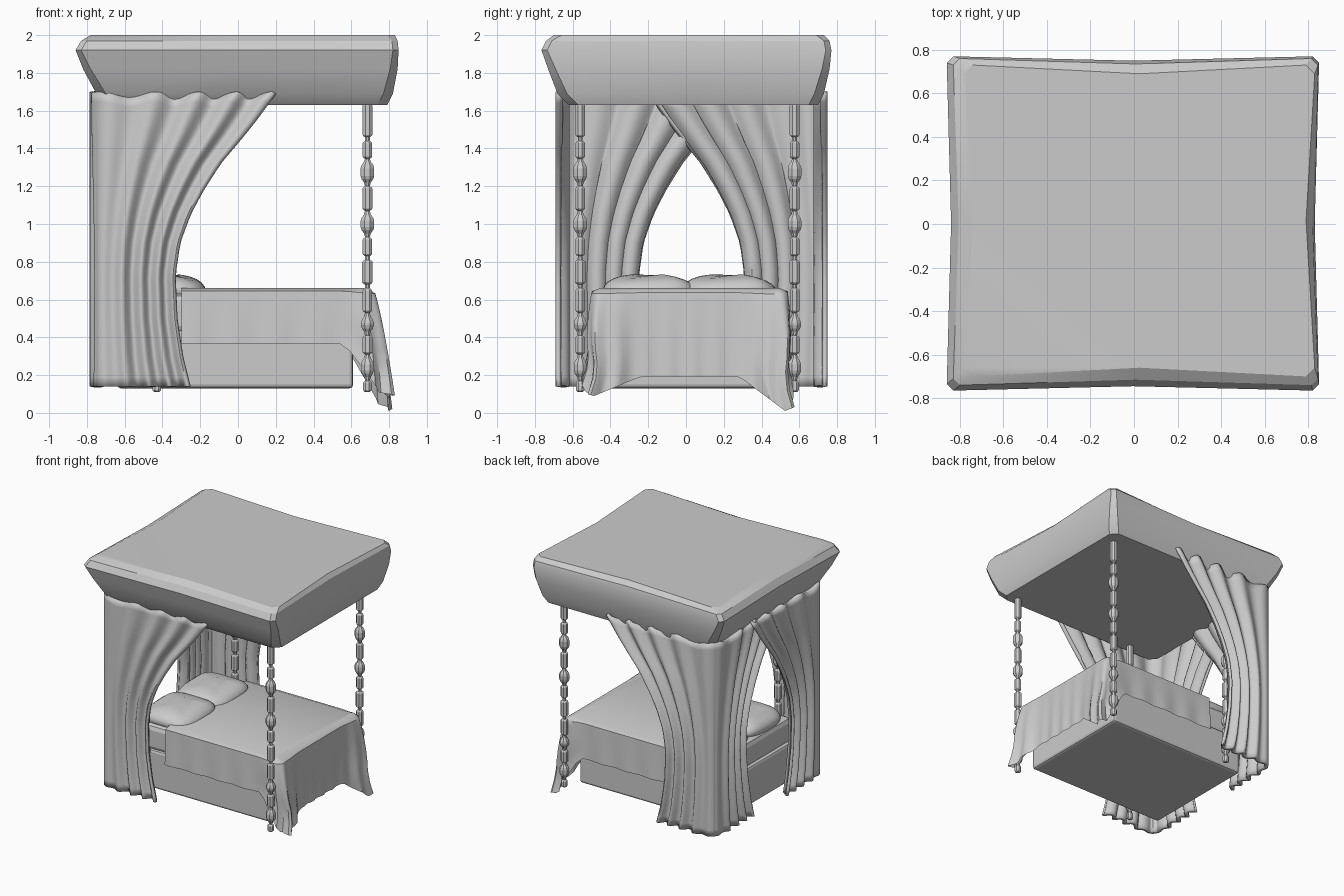
import bpy, bmesh, math
from math import sin, cos, pi

if "Cube" in bpy.data.objects:
    bpy.data.objects.remove(bpy.data.objects["Cube"])


def make(name, verts, faces, smooth=None):
    me = bpy.data.meshes.new(name)
    me.from_pydata(verts, [], faces)
    bm = bmesh.new()
    bm.from_mesh(me)
    bmesh.ops.recalc_face_normals(bm, faces=bm.faces)
    bm.to_mesh(me)
    bm.free()
    ob = bpy.data.objects.new(name, me)
    bpy.context.collection.objects.link(ob)
    if smooth:
        bpy.ops.object.select_all(action='DESELECT')
        ob.select_set(True)
        bpy.context.view_layer.objects.active = ob
        bpy.ops.object.shade_smooth_by_angle(angle=math.radians(smooth))
    return ob


def loft(rows, closed=True, caps=True):
    """Quads between equal-length rows of points."""
    n = len(rows[0])
    verts = [p for r in rows for p in r]
    faces = []
    for i in range(len(rows) - 1):
        for j in range(n if closed else n - 1):
            k = (j + 1) % n
            faces.append((i*n + j, i*n + k, (i+1)*n + k, (i+1)*n + j))
    if caps:
        faces += [tuple(range(n)), tuple(range((len(rows)-1)*n, len(rows)*n))]
    return verts, faces


def interp(table, z):
    for (z0, a), (z1, b) in zip(table, table[1:]):
        if z <= z1:
            return a + (b - a) * max(0, (z - z0) / (z1 - z0))
    return table[-1][1]


# Canopy: padded slab with inward-sloping valance and pinched corners
def canopy_ring(z, x0, x1, y0, y1, c, sag):
    mx, my = (x0 + x1) / 2, (y0 + y1) / 2
    return [(x0 + c, y0, z), (mx, y0 + sag, z), (x1 - c, y0, z),
            (x1, y0 + c, z), (x1 - sag, my, z), (x1, y1 - c, z),
            (x1 - c, y1, z), (mx, y1 - sag, z), (x0 + c, y1, z),
            (x0, y1 - c, z), (x0 + sag, my, z), (x0, y0 + c, z)]


make("canopy", *loft([
    canopy_ring(1.63, -.71, .79, -.62, .70, .05, .0),
    canopy_ring(1.69, -.75, .82, -.68, .73, .05, .01),
    canopy_ring(1.82, -.82, .845, -.73, .76, .04, .015),
    canopy_ring(1.92, -.86, .85, -.765, .77, .03, .02),
    canopy_ring(1.97, -.83, .845, -.74, .76, .03, .025),
    canopy_ring(2.0, -.78, .83, -.70, .73, .04, .04)]), smooth=25)

# Corner curtains: L-shaped folded sheets, gathered towards the corner
WIDTH = [(.14, .54), (.3, .50), (.5, .47), (.73, .46), (.9, .485), (1.05, .54),
         (1.18, .61), (1.32, .70), (1.45, .81), (1.55, .89), (1.70, 1.0)]
ROUND = .15


def curtain(name, side):
    rows, per = [], 56
    for i in range(31):
        t = i / 30
        row = []
        for j in range(-per, per + 1):
            u = abs(j) / per
            # soft folds, tighter near the free edge
            fold = .5 - .5 * cos(2 * pi * (4.2 * u ** 1.3))
            depth = .045 * fold * min(1, u * 3)
            z = .14 + (1.56 - .03 * fold) * t
            w = interp(WIDTH, z) * (1 if j >= 0 else .96)
            # outline around the rounded corner, pushed in by the folds
            a = u * (w - .215 * ROUND)
            ang = pi / 4 - min(a / ROUND, pi / 4)
            al = ROUND - ROUND * sin(ang) + max(0, a - ROUND * pi / 4)
            dp = ROUND - ROUND * cos(ang) + depth
            if j >= 0:
                x, y = -.79 + al, .72 - dp
            else:
                shift = .055 * max(0, min(1, (u - .4) * 3)) if side > 0 else 0
                x, y = -.785 + dp + shift * t, .72 - al
            row.append((x, side * y + .03, z))
        row[per] = tuple((p + q) / 2 for p, q in zip(row[per], row[per - 1]))
        rows.append(row)
    ob = make(name, *loft(rows, closed=False, caps=False), smooth=50)
    # thickness grows towards the inside of the bed
    p = max(ob.data.polygons, key=lambda f: f.center.x)
    m = ob.modifiers.new("thickness", 'SOLIDIFY')
    m.thickness = .03
    m.offset = -1 if p.normal.y * side > 0 else 1


curtain("front_curtain", -1)
curtain("back_curtain", 1)

# Turned posts: stacked long and round beads
BEADS = [(1.64, 1.46, .028), (1.44, 1.345, .027), (1.33, 1.22, .039),
         (1.20, 1.07, .028), (1.05, .95, .039), (.93, .83, .027),
         (.81, .68, .03), (.66, .53, .027), (.51, .43, .037),
         (.41, .31, .028), (.29, .19, .037), (.17, .11, .025)]


def post(name, x, y):
    rows = []
    for z1, z0, r in BEADS:
        e = .035 if r > .035 else .012
        for z, rr in ((z1, r*.5), (z1 - e*.5, r*.85), (z1 - e, r),
                      (z0 + e, r), (z0 + e*.5, r*.85), (z0, r*.5)):
            rows.append([(x + rr*cos(k*pi/4 + pi/8), y + rr*sin(k*pi/4 + pi/8), z)
                         for k in range(8)])
    make(name, *loft(rows))


for tag, px in (("foot", .685), ("head", -.43)):
    post(tag + "_post_front", px, -.56)
    post(tag + "_post_back", px, .575)


# Bed base and mattress
def box(name, x0, x1, y0, y1, z0, z1, bevel):
    v = [(x, y, z) for x in (x0, x1) for y in (y0, y1) for z in (z0, z1)]
    f = [(0, 1, 3, 2), (4, 6, 7, 5), (0, 4, 5, 1), (2, 3, 7, 6), (0, 2, 6, 4), (1, 5, 7, 3)]
    ob = make(name, v, f)
    m = ob.modifiers.new("bevel", 'BEVEL')
    m.width, m.segments = bevel, 2


box("bed_base", -.64, .61, -.48, .49, .13, .44, .02)
box("mattress", -.62, .63, -.47, .48, .42, .63, .04)

# Pillows: flattened superellipsoids lying almost edge to edge
pw = lambda v, e: math.copysign(abs(v) ** e, v)
for tag, py in (("front", -.19), ("back", .23)):
    rows = []
    for i in range(1, 12):
        b = -pi/2 + pi * i / 12
        rows.append([(-.39 + .22*pw(cos(a), .6)*cos(b)**.7,
                      py + .25*pw(sin(a), .6)*cos(b)**.7,
                      .645 + .085*sin(b) + .006*sin(3*a))
                     for a in [2*pi*k/32 for k in range(32)]])
    make("pillow_" + tag, *loft(rows), smooth=50)

# Blanket: flat top with skirts, long gathered corners at the foot
X1, YW, YC, R = .70, .505, .02, .04
half = []          # x, y, normal x, normal y, corner weight, hem height
for k in range(21):                                   # foot edge, centre to corner
    y = (YW - R) * k / 20
    half.append((X1, y, 1, 0, max(0, 1 - (YW - R - y) / .2), .19))
for k in range(1, 6):                                 # rounded corner
    a = k * pi / 12
    half.append((X1 - R + R*cos(a), YW - R + R*sin(a), cos(a), sin(a), 1 - .04*k, .19))
for k in range(25):                                   # long side
    x = X1 - R - (X1 - R + .3) * k / 24
    w = max(0, .8 - (X1 - R - x) / .12)
    half.append((x, YW, 0, 1, w, .365))
path = [(x, -y, nx, -ny, w, h, .09) for x, y, nx, ny, w, h in reversed(half)]
path += [(x, y, nx, ny, w, h, .01) for x, y, nx, ny, w, h in half[1:]]

rows = []
for v in (-.04, 0, .05, .12, .22, .34, .46, .58, .7, .85, 1):
    row = []
    for i, (x, y, nx, ny, w, h, low) in enumerate(path):
        d = max(v, 0)
        hem = h + (low - h) * w
        z = .66 - (.66 - hem) * d - (.012 if v == 0 else 0)
        wave = (.006 + .016 * w) * sin(i * 1.15) * d
        out = (.012 if v > 0 else 0) + wave - (.03 if v < 0 else 0)
        ox = nx * (out + .02 * d) + .085 * w * d ** .6
        # corner bulges out halfway down, then gathers in at the tip
        bulge = math.copysign(w * (.025 * sin(pi * d) - .04 * d ** 3), y)
        row.append((x + ox, y + ny * (out + .01 * d) + bulge + YC, z))
    rows.append(row)
verts, faces = loft(rows, closed=False, caps=False)
faces.append(tuple(range(len(path))))
make("blanket", verts, faces, smooth=40)
